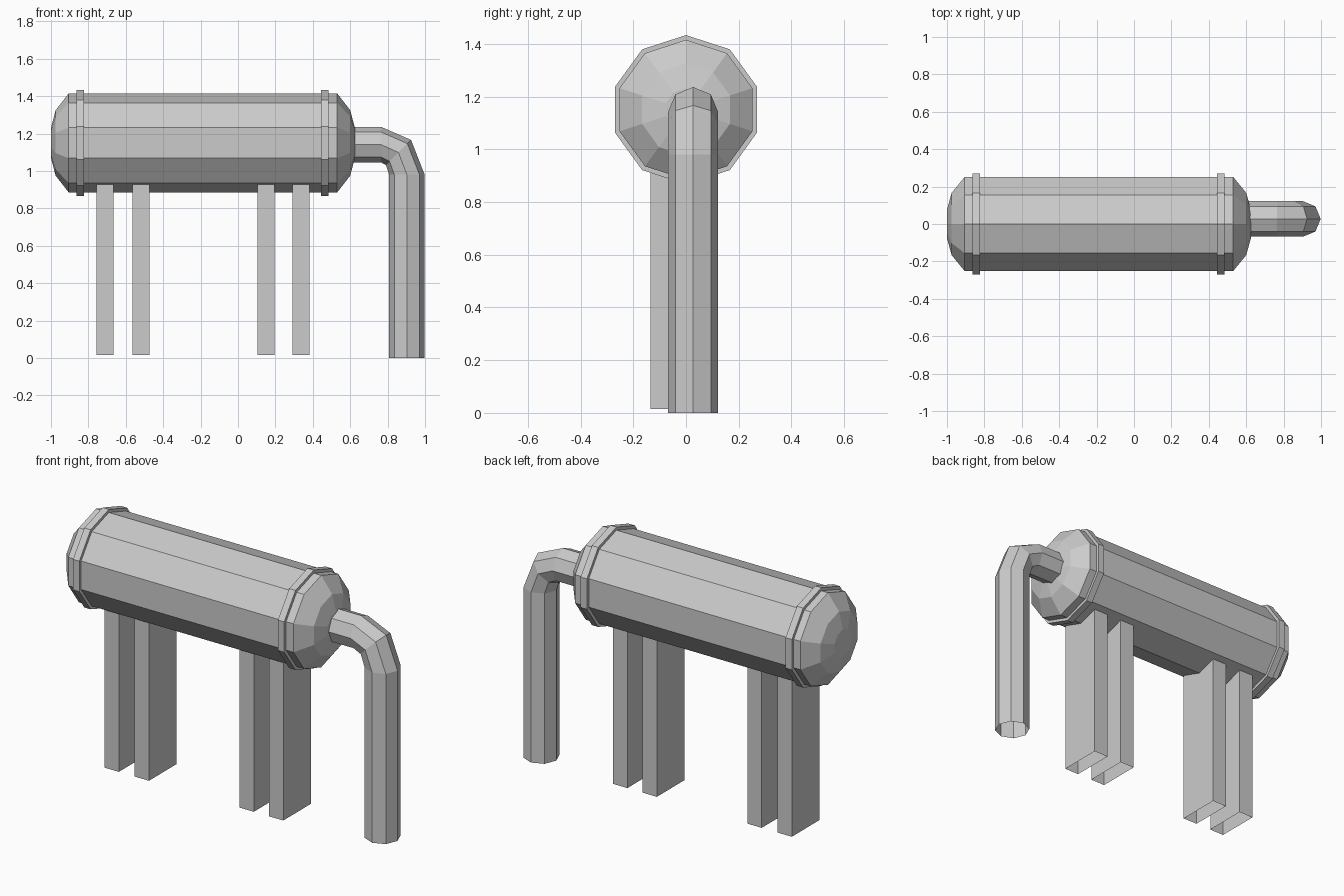
import bpy, bmesh, math
from mathutils import Vector

if "Cube" in bpy.data.objects:
    bpy.data.objects.remove(bpy.data.objects["Cube"])

AXIS_Z = 1.15  # height of the tank axis


def make_object(name, bm):
    bmesh.ops.recalc_face_normals(bm, faces=bm.faces)
    mesh = bpy.data.meshes.new(name)
    bm.to_mesh(mesh)
    bm.free()
    obj = bpy.data.objects.new(name, mesh)
    bpy.context.collection.objects.link(obj)
    return obj


def loft(name, rings, cap_ends=False, closed=False):
    """Skin a list of point rings with quads."""
    bm = bmesh.new()
    loops = [[bm.verts.new(p) for p in ring] for ring in rings]
    pairs = list(zip(loops, loops[1:]))
    if closed:
        pairs.append((loops[-1], loops[0]))
    for a, b in pairs:
        n = len(a)
        for i in range(n):
            j = (i + 1) % n
            bm.faces.new((a[i], a[j], b[j], b[i]))
    if cap_ends:
        bm.faces.new(loops[0])
        bm.faces.new(loops[-1])
    return make_object(name, bm)


def tank_ring(x, r, sides=10):
    return [Vector((x, r * math.sin(k * math.tau / sides),
                    AXIS_Z + r * math.cos(k * math.tau / sides)))
            for k in range(sides)]


def pipe_ring(x, z, tilt, r=0.095, y=0.027, sides=8):
    # tilt 0 = pipe runs along x, 90 = pipe runs straight down
    up = Vector((math.sin(math.radians(tilt)), 0, math.cos(math.radians(tilt))))
    side = Vector((0, 1, 0))
    return [Vector((x, y, z)) + r * (up * math.cos(k * math.tau / sides)
                                     + side * math.sin(k * math.tau / sides))
            for k in range(sides)]


# Tank with faceted domed ends
tank_profile = [(-1.0, 0.08), (-0.975, 0.175), (-0.905, 0.265),
                (0.53, 0.265), (0.60, 0.175), (0.625, 0.08)]
loft("tank", [tank_ring(x, r) for x, r in tank_profile], cap_ends=True)

# Raised bands near each end
for name, x in (("left_band", -0.843), ("right_band", 0.463)):
    section = [(x - 0.02, 0.255), (x - 0.02, 0.283), (x + 0.02, 0.283), (x + 0.02, 0.255)]
    loft(name, [tank_ring(*p) for p in section], closed=True)

# Outlet pipe bending down to the ground, open at the bottom
pipe_path = [(0.56, 1.141, 0), (0.765, 1.141, 0), (0.858, 1.099, 45),
             (0.903, 0.98, 90), (0.903, 0.0, 90)]
loft("outlet_pipe", [pipe_ring(*p) for p in pipe_path])

# Hollow rectangular legs, two pairs
for i, x in enumerate((-0.711, -0.519, 0.149, 0.337)):
    hx, y0, y1 = 0.046, -0.135, 0.118
    rings = [[Vector((x + sx * hx, y, z))
              for sx, y in ((-1, y0), (1, y0), (1, y1), (-1, y1))]
             for z in (0.015, 0.95)]
    loft(f"leg_{i + 1}", rings)
